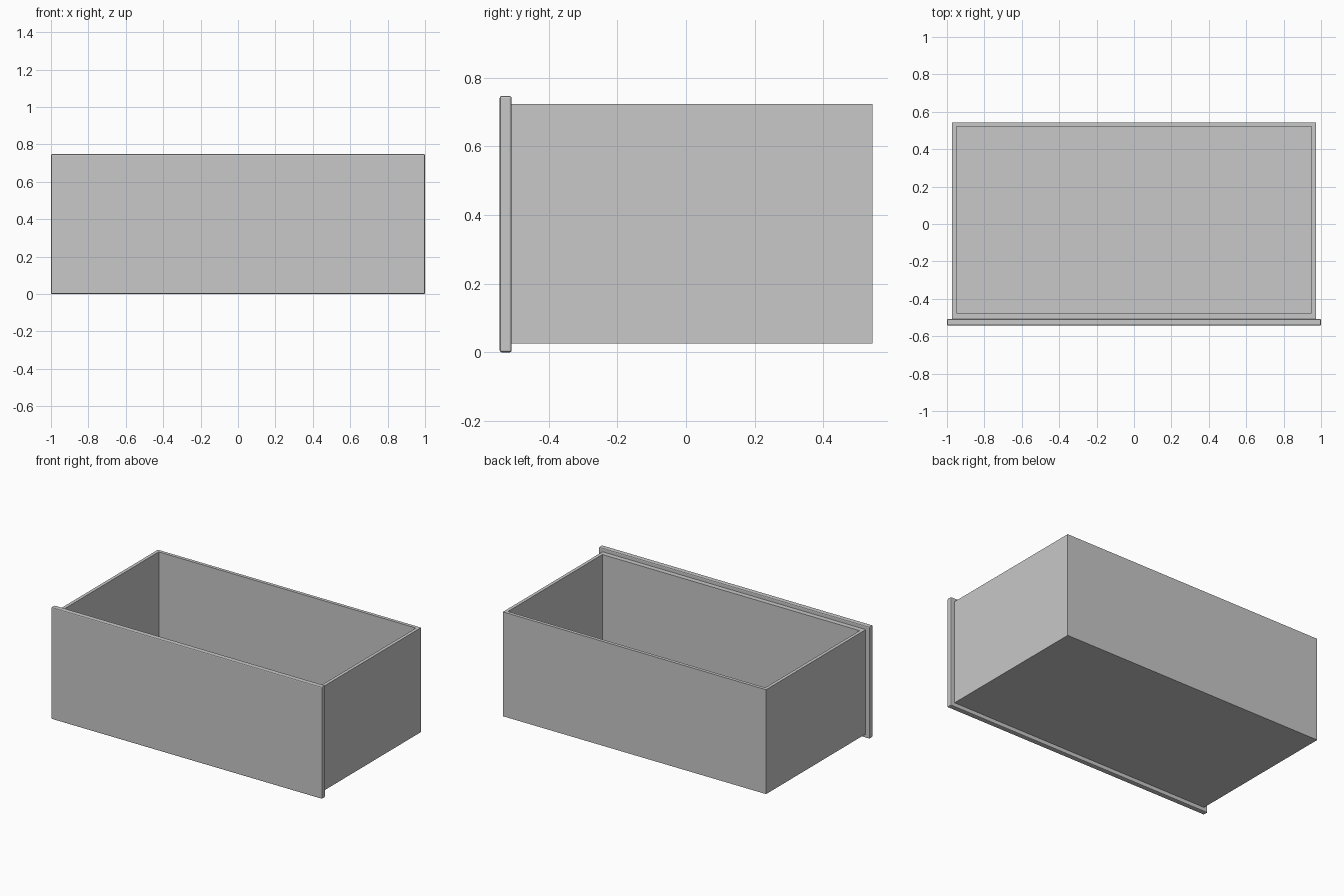
import bpy
import bmesh
from mathutils import Vector

default = bpy.data.objects.get("Cube")
if default:
    bpy.data.objects.remove(default, do_unlink=True)

grey = bpy.data.materials.new("plain grey")
grey.use_nodes = True
colour = (0.58, 0.58, 0.58, 1)
grey.diffuse_color = colour
grey.node_tree.nodes["Principled BSDF"].inputs["Base Color"].default_value = colour


def box_mesh(bm, low, high):
    """Add an axis-aligned box between two corners."""
    low, high = Vector(low), Vector(high)
    verts = bmesh.ops.create_cube(bm, size=1)["verts"]
    for v in verts:
        v.co = Vector(a * b for a, b in zip(v.co, high - low)) + (low + high) / 2


def finish(name, bm):
    mesh = bpy.data.meshes.new(name)
    bm.to_mesh(mesh)
    bm.free()
    mesh.materials.append(grey)
    obj = bpy.data.objects.new(name, mesh)
    bpy.context.collection.objects.link(obj)
    return obj


# Open drawer box: the top face is inset and sunk to the floor
wall, back, joint, bottom, rim = 0.022, 0.543, -0.508, 0.026, 0.723
bm = bmesh.new()
box_mesh(bm, (-0.972, joint, bottom), (0.972, back, rim))
top = max(bm.faces, key=lambda f: f.calc_center_median().z)
bmesh.ops.inset_region(bm, faces=[top], thickness=wall, use_even_offset=True)
# The wall behind the front panel is a little thicker
for v in top.verts:
    if v.co.y < 0:
        v.co.y = -0.475
sunk = bmesh.ops.extrude_face_region(bm, geom=[top])["geom"]
for v in (g for g in sunk if isinstance(g, bmesh.types.BMVert)):
    v.co.z = bottom + wall
if top.is_valid:
    bmesh.ops.delete(bm, geom=[top], context="FACES_ONLY")
bmesh.ops.recalc_face_normals(bm, faces=bm.faces)
finish("drawer_box", bm)

# Overhanging front panel with slim bevelled edges
bm = bmesh.new()
box_mesh(bm, (-1, -0.543, 0), (1, joint, 0.747))
panel = finish("front_panel", bm)
bevel = panel.modifiers.new("edge bevel", "BEVEL")
bevel.width = 0.006
bevel.segments = 2
